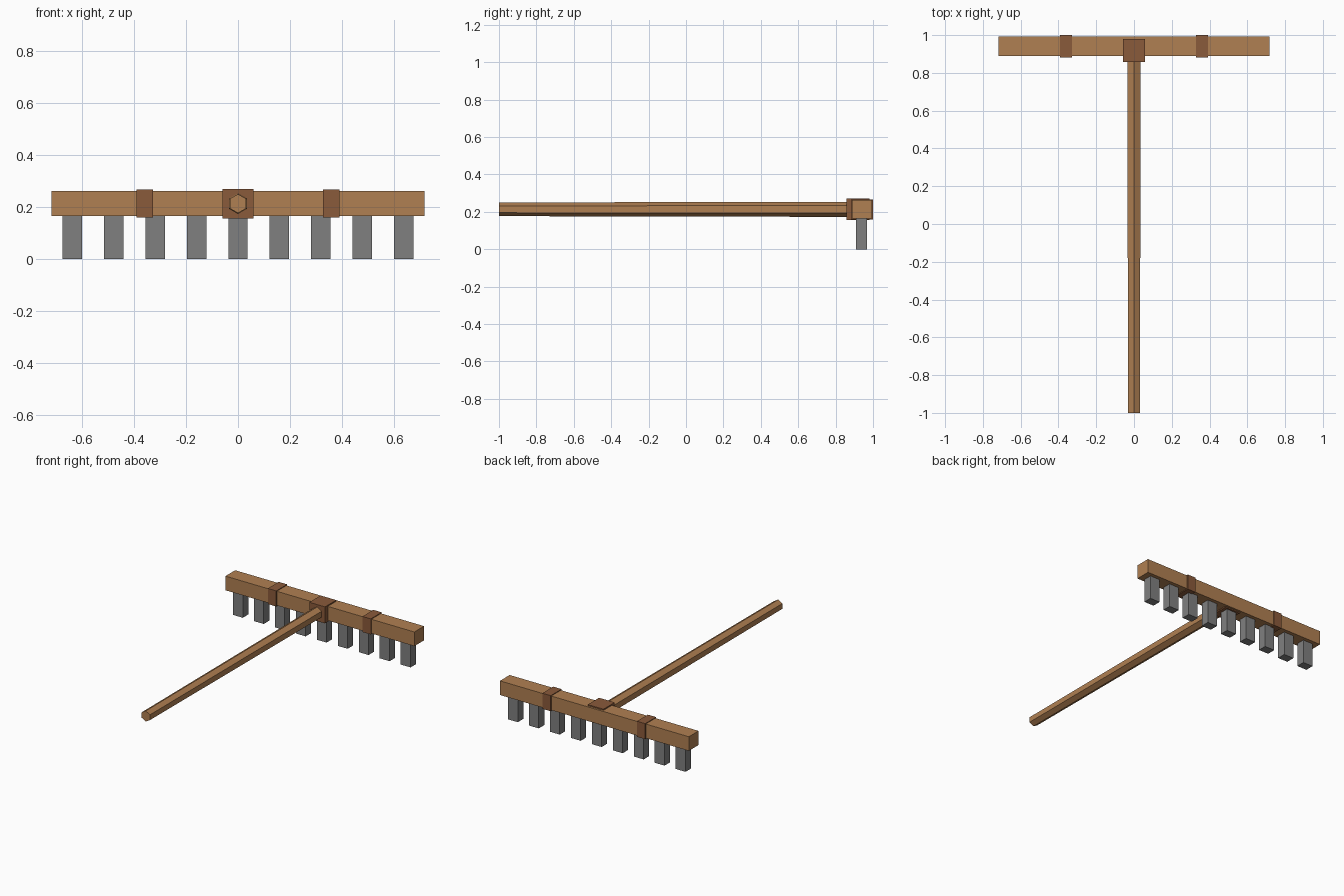
import bpy
import math

if "Cube" in bpy.data.objects:
    bpy.data.objects.remove(bpy.data.objects["Cube"], do_unlink=True)


def material(name, rgb):
    mat = bpy.data.materials.new(name)
    mat.use_nodes = True
    color = (*rgb, 1)
    mat.diffuse_color = color
    mat.node_tree.nodes["Principled BSDF"].inputs["Base Color"].default_value = color
    return mat


wood = material("light wood", (0.434, 0.214, 0.084))
dark_wood = material("dark wood", (0.254, 0.103, 0.043))
metal = material("grey metal", (0.214, 0.214, 0.214))


def box(name, center, size, mat):
    bpy.ops.mesh.primitive_cube_add(size=1, location=center)
    obj = bpy.context.object
    obj.name = name
    obj.scale = size
    bpy.ops.object.transform_apply(location=False, rotation=False, scale=True)
    obj.data.materials.append(mat)
    return obj


# Crossbar with its two binding bands and the central socket
HEAD_Y, HEAD_Z = 0.941, 0.2135
box("crossbar", (0, HEAD_Y, HEAD_Z), (1.434, 0.105, 0.097), wood)
for side, sign in (("left", 1), ("right", -1)):
    box(f"{side}_band", (sign * 0.359, HEAD_Y, HEAD_Z), (0.063, 0.118, 0.107), dark_wood)
box("handle_socket", (0, 0.919, HEAD_Z), (0.119, 0.122, 0.113), dark_wood)

# Evenly spaced teeth, sunk slightly into the crossbar
for i in range(9):
    box(f"tooth_{i + 1}", ((i - 4) * 0.1593, 0.938, 0.0875), (0.075, 0.06, 0.175), metal)

# Slightly tapered six-sided handle, with an edge along the top
FRONT, BACK = -1.0, 0.92
bpy.ops.mesh.primitive_cone_add(
    vertices=6, radius1=0.0405, radius2=0.0365, depth=BACK - FRONT,
    location=(0, (FRONT + BACK) / 2, HEAD_Z), rotation=(math.pi / 2, 0, 0))
handle = bpy.context.object
handle.name = "handle"
bpy.ops.object.transform_apply(location=False, rotation=True, scale=True)
handle.data.materials.append(wood)
